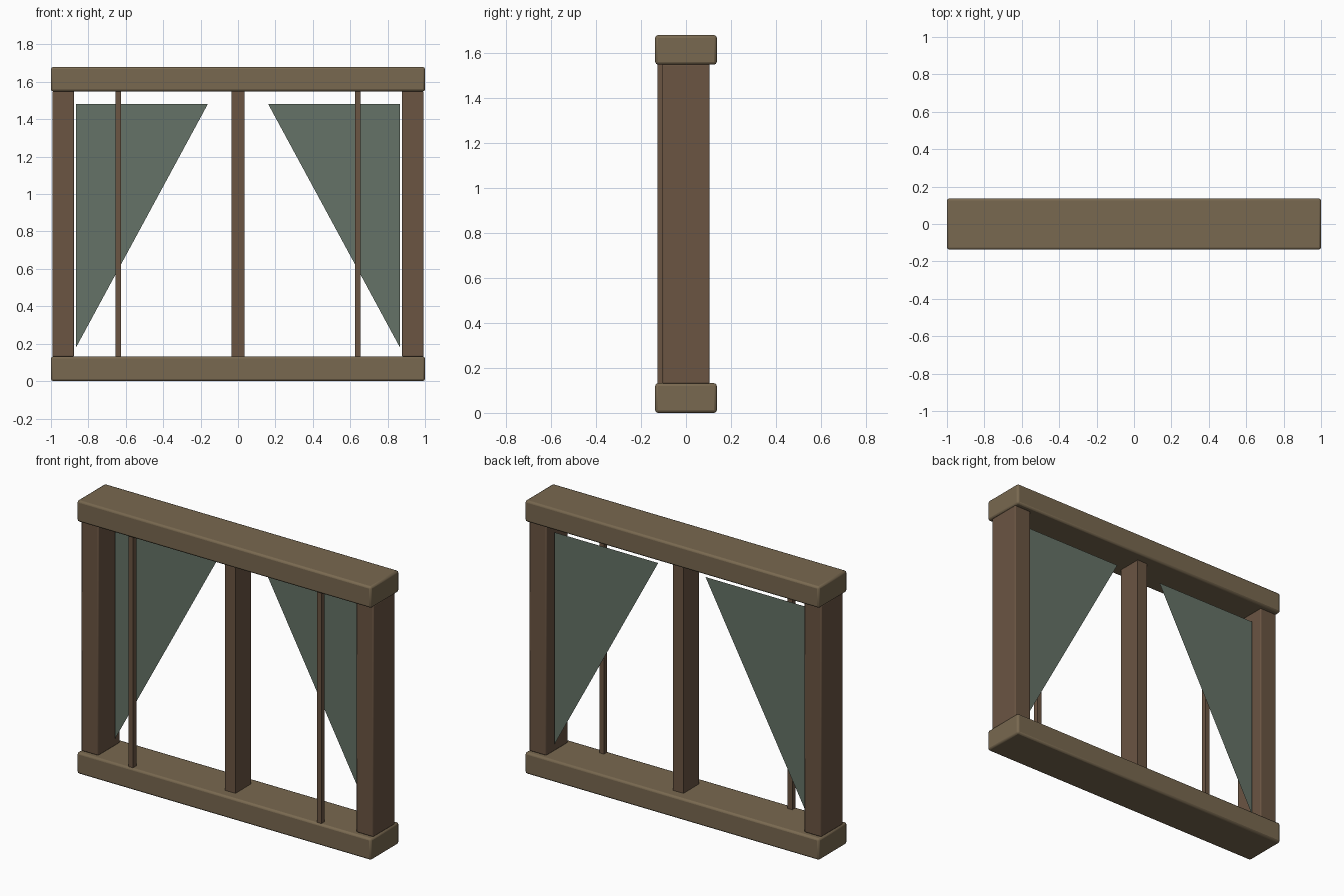
import bpy

if "Cube" in bpy.data.objects:
    bpy.data.objects.remove(bpy.data.objects["Cube"])


def material(name, rgb):
    m = bpy.data.materials.new(name)
    m.diffuse_color = (*rgb, 1)
    m.use_nodes = True
    m.node_tree.nodes["Principled BSDF"].inputs["Base Color"].default_value = m.diffuse_color
    return m


rail_mat = material("rail_wood", (0.19, 0.14, 0.08))
post_mat = material("post_wood", (0.145, 0.09, 0.055))
cloth_mat = material("green_cloth", (0.13, 0.17, 0.135))


def beam(name, x, y, z, mat, bevel=0, segments=2):
    """Box spanning the given (min, max) ranges, with softened edges."""
    spans = (x, y, z)
    bpy.ops.mesh.primitive_cube_add(size=1, location=[(a + b) / 2 for a, b in spans])
    ob = bpy.context.object
    ob.name = name
    ob.scale = [b - a for a, b in spans]
    bpy.ops.object.transform_apply(location=False, rotation=False, scale=True)
    ob.data.materials.append(mat)
    if bevel:
        mod = ob.modifiers.new("bevel", 'BEVEL')
        mod.width = bevel
        mod.segments = segments
        bpy.ops.object.shade_smooth_by_angle()
    return ob


# Sill and lintel
beam("bottom_rail", (-1, 1), (-0.137, 0.137), (0, 0.132), rail_mat, 0.012)
beam("top_rail", (-1, 1), (-0.137, 0.137), (1.549, 1.68), rail_mat, 0.012)

# Centre mullion
height = (0.13, 1.551)
beam("centre_post", (-0.035, 0.035), (-0.075, 0.075), height, post_mat)

for label, s in (("left", -1), ("right", 1)):
    # End posts and slim front bars
    beam(label + "_post", sorted((s * 0.877, s * 0.993)), (-0.105, 0.105),
         height, post_mat, 0.006)
    beam(label + "_bar", sorted((s * 0.625, s * 0.656)), (-0.126, -0.095),
         height, post_mat)

    # Triangular curtain, a single flat sheet
    mesh = bpy.data.meshes.new(label + "_curtain")
    mesh.from_pydata([(s * 0.866, 0.04, 1.482), (s * 0.161, 0.04, 1.482),
                      (s * 0.866, 0.04, 0.18)], [],
                     [(0, 1, 2) if s > 0 else (2, 1, 0)])
    mesh.materials.append(cloth_mat)
    curtain = bpy.data.objects.new(label + "_curtain", mesh)
    bpy.context.collection.objects.link(curtain)
